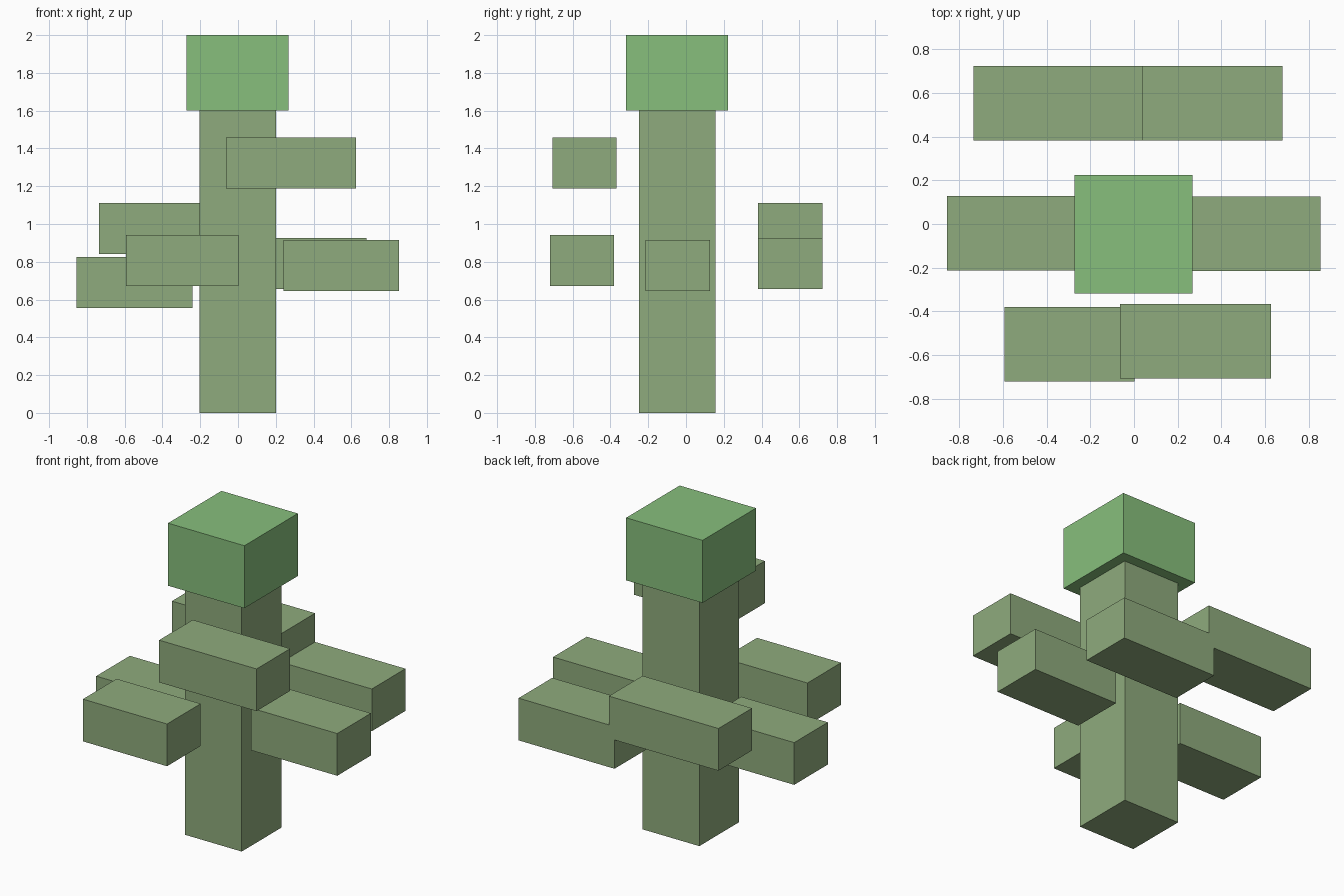
import bpy
from mathutils import Vector

if "Cube" in bpy.data.objects:
    bpy.data.objects.remove(bpy.data.objects["Cube"])


def material(name, color):
    mat = bpy.data.materials.new(name)
    mat.diffuse_color = (*color, 1.0)
    mat.use_nodes = True
    mat.node_tree.nodes["Principled BSDF"].inputs["Base Color"].default_value = mat.diffuse_color
    return mat


def box(name, xs, ys, zs, mat):
    """Box from its x, y and z extents."""
    lo, hi = Vector((xs[0], ys[0], zs[0])), Vector((xs[1], ys[1], zs[1]))
    bpy.ops.mesh.primitive_cube_add(size=1, location=(lo + hi) / 2)
    obj = bpy.context.object
    obj.name = name
    obj.scale = hi - lo
    bpy.ops.object.transform_apply(location=False, rotation=False, scale=True)
    obj.data.materials.append(mat)
    return obj


stem_green = material("stem_green", (0.275, 0.407, 0.205))
top_green = material("top_green", (0.242, 0.521, 0.202))

# Central stem and its bright cap
box("stem", (-0.203, 0.2), (-0.248, 0.155), (0, 1.6), stem_green)
box("stem_cap", (-0.273, 0.267), (-0.317, 0.223), (1.6, 2.0), top_green)

# Branches share one cross-section: x start, x end, y centre, z bottom
DEPTH, HEIGHT = 0.34, 0.27
branches = {
    "branch_front_upper": (-0.063, 0.626, -0.537, 1.187),
    "branch_front_lower": (-0.593, 0.002, -0.55, 0.673),
    "branch_right": (0.242, 0.852, -0.044, 0.646),
    "branch_left": (-0.855, -0.242, -0.042, 0.556),
    "branch_back_upper": (-0.735, 0.04, 0.552, 0.841),
    "branch_back_lower": (0.0, 0.679, 0.552, 0.657),
}
for name, (x0, x1, y, z) in branches.items():
    box(name, (x0, x1), (y - DEPTH / 2, y + DEPTH / 2), (z, z + HEIGHT), stem_green)
